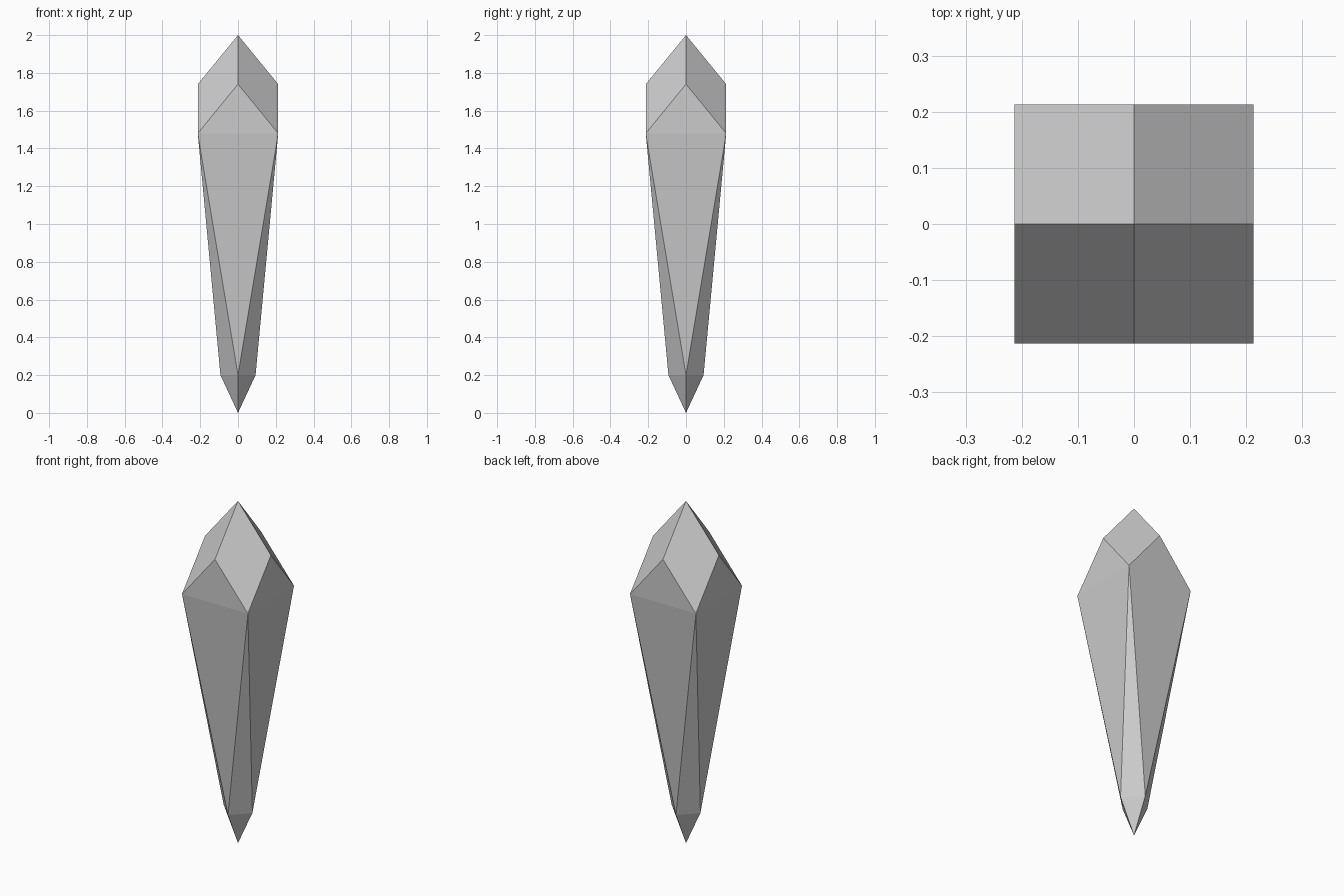
import bpy, bmesh
from math import radians, cos, sin, sqrt

if "Cube" in bpy.data.objects:
    bpy.data.objects.remove(bpy.data.objects["Cube"])

HALF = 0.213   # half width of the square shoulder
NECK = 0.093   # radius of the small lower ring


def ring(bm, radius, z, start):
    """Four points around the z axis."""
    for i in range(4):
        a = radians(start + 90 * i)
        bm.verts.new((radius * cos(a), radius * sin(a), z))


bm = bmesh.new()

# Top and bottom tips
bm.verts.new((0, 0, 2))
bm.verts.new((0, 0, 0))

# Crown side points, shoulder corners and lower ring
ring(bm, HALF, 1.74, 0)
ring(bm, HALF * sqrt(2), 1.48, 45)
ring(bm, NECK, 0.2, 0)

# The crystal is convex, so its facets are the hull of these points
bmesh.ops.convex_hull(bm, input=bm.verts[:])
bmesh.ops.dissolve_limit(bm, angle_limit=radians(1),
                         verts=bm.verts[:], edges=bm.edges[:])
bmesh.ops.recalc_face_normals(bm, faces=bm.faces[:])

mesh = bpy.data.meshes.new("crystal_shard")
bm.to_mesh(mesh)
bm.free()
bpy.context.collection.objects.link(bpy.data.objects.new("crystal_shard", mesh))
